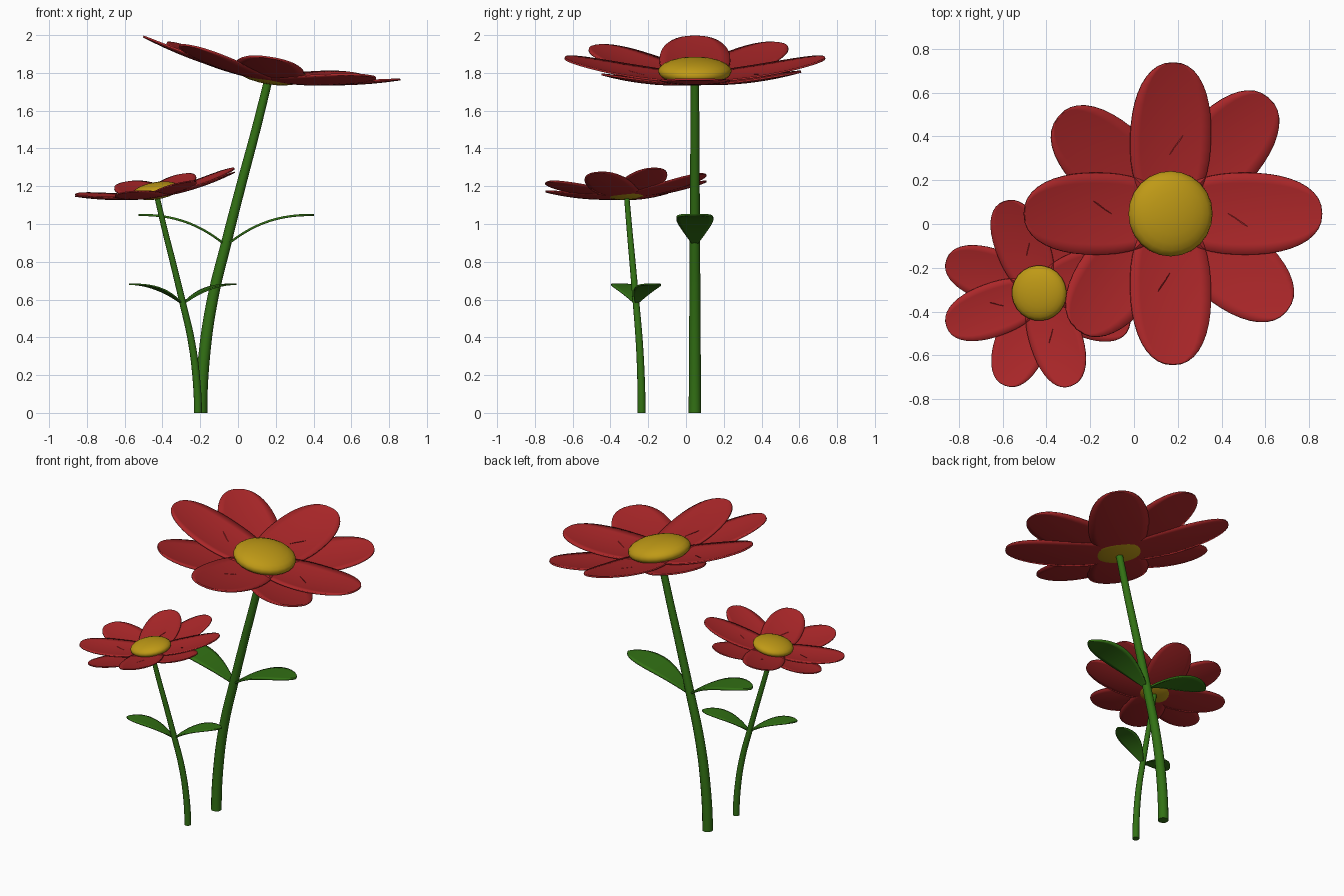
import bpy, bmesh, math
from mathutils import Matrix, Vector

if "Cube" in bpy.data.objects:
    bpy.data.objects.remove(bpy.data.objects["Cube"])


def material(name, rgb):
    m = bpy.data.materials.new(name)
    m.diffuse_color = (*rgb, 1)
    m.use_nodes = True
    m.node_tree.nodes["Principled BSDF"].inputs["Base Color"].default_value = m.diffuse_color
    return m


RED = material("petal red", (0.41, 0.02, 0.022))
YELLOW = material("centre yellow", (0.52, 0.32, 0.008))
GREEN = material("leaf green", (0.032, 0.165, 0.007))


def add_mesh(name, bm, mat, matrix):
    bmesh.ops.recalc_face_normals(bm, faces=bm.faces)
    for f in bm.faces:
        f.smooth = True
    me = bpy.data.meshes.new(name)
    bm.to_mesh(me)
    bm.free()
    me.materials.append(mat)
    ob = bpy.data.objects.new(name, me)
    bpy.context.collection.objects.link(ob)
    ob.matrix_world = matrix
    return ob


def blade(name, point, mat, matrix, thickness, nt=20, ns=8):
    """Thin curved sheet: point(t, s) with t along (0..1) and s across (-1..1)."""
    bm = bmesh.new()
    rows = []
    for i in range(nt + 1):
        t = 0.5 - 0.5 * math.cos(math.pi * i / nt)
        rows.append([bm.verts.new(point(t, 2 * j / ns - 1)) for j in range(ns + 1)])
    for a, b in zip(rows, rows[1:]):
        for j in range(ns):
            bm.faces.new((a[j], a[j + 1], b[j + 1], b[j]))
    bmesh.ops.remove_doubles(bm, verts=bm.verts, dist=1e-4)
    bmesh.ops.dissolve_degenerate(bm, edges=bm.edges, dist=1e-5)
    ob = add_mesh(name, bm, mat, matrix)
    mod = ob.modifiers.new("thickness", "SOLIDIFY")
    mod.thickness = thickness
    mod.offset = 0
    return ob


def petal_point(t, s):
    # rounded oval, curling upward along its length and cupped across
    w = 0.187 * max(0, 1 - abs(2 * t - 1) ** 2.25) ** (1 / 2.25)
    u, v = 0.69 * t, s * w
    return (u, v, 0.237 * u * u + 0.5 * v * v)


def leaf_point(t, s):
    # spoon shape, arching out from the stem
    w = 0.098 * max(0, math.sin(math.pi * t ** 1.3)) ** 0.6
    return (0.465 * t, s * w, 0.163 * (1 - (1 - t) ** 2.4))


def flower(prefix, base, angle, scale):
    root = (Matrix.Translation(base) @ Matrix.Rotation(math.radians(angle), 4, 'Z')
            @ Matrix.Scale(scale, 4))

    # stem: tapered bent tube
    path = [(0, 0), (0.016, 0.3), (0.06, 0.6), (0.133, 0.9), (0.21, 1.2),
            (0.29, 1.5), (0.355, 1.76)]
    cu = bpy.data.curves.new(prefix + "_stem", 'CURVE')
    cu.dimensions = '3D'
    cu.bevel_depth = 0.033
    cu.bevel_resolution = 4
    cu.use_fill_caps = True
    sp = cu.splines.new('BEZIER')
    sp.bezier_points.add(len(path) - 1)
    for p, (x, z) in zip(sp.bezier_points, path):
        p.co = (x, 0, z)
        p.handle_left_type = p.handle_right_type = 'AUTO'
        p.radius = 1 - 0.33 * z / 1.76
    # vertical start, so the foot sits flat on the ground
    p = sp.bezier_points[0]
    p.handle_left_type = p.handle_right_type = 'FREE'
    p.handle_left, p.handle_right = (0, 0, -0.1), (0, 0, 0.1)
    cu.materials.append(GREEN)
    stem = bpy.data.objects.new(prefix + "_stem", cu)
    bpy.context.collection.objects.link(stem)
    stem.matrix_world = root

    # pair of opposite leaves
    for i, a in enumerate((0, math.pi)):
        m = root @ Matrix.Translation((0.132, 0, 0.885)) @ Matrix.Rotation(a, 4, 'Z')
        blade(f"{prefix}_leaf_{i + 1}", leaf_point, GREEN, m, 0.012)

    # flower head: two layers of four petals
    head = (root @ Matrix.Translation((0.355, 0, 1.768))
            @ Matrix.Rotation(math.radians(9.5), 4, 'Y'))
    for layer, (start, drop) in enumerate(((0, 0), (50, -0.008))):
        for k in range(4):
            m = (head @ Matrix.Translation((0, 0, drop))
                 @ Matrix.Rotation(math.radians(start + 90 * k), 4, 'Z'))
            blade(f"{prefix}_petal_{layer * 4 + k + 1}", petal_point, RED, m, 0.01)

    # domed centre
    bm = bmesh.new()
    bmesh.ops.create_uvsphere(bm, u_segments=24, v_segments=12, radius=1)
    bmesh.ops.scale(bm, vec=Vector((0.195, 0.195, 0.07)), verts=bm.verts)
    add_mesh(prefix + "_centre", bm, YELLOW, head @ Matrix.Translation((0, 0, 0.042)))


flower("large", (-0.195, 0.047, 0), 0, 1)
flower("small", (-0.212, -0.235, 0), 200, 0.65)
